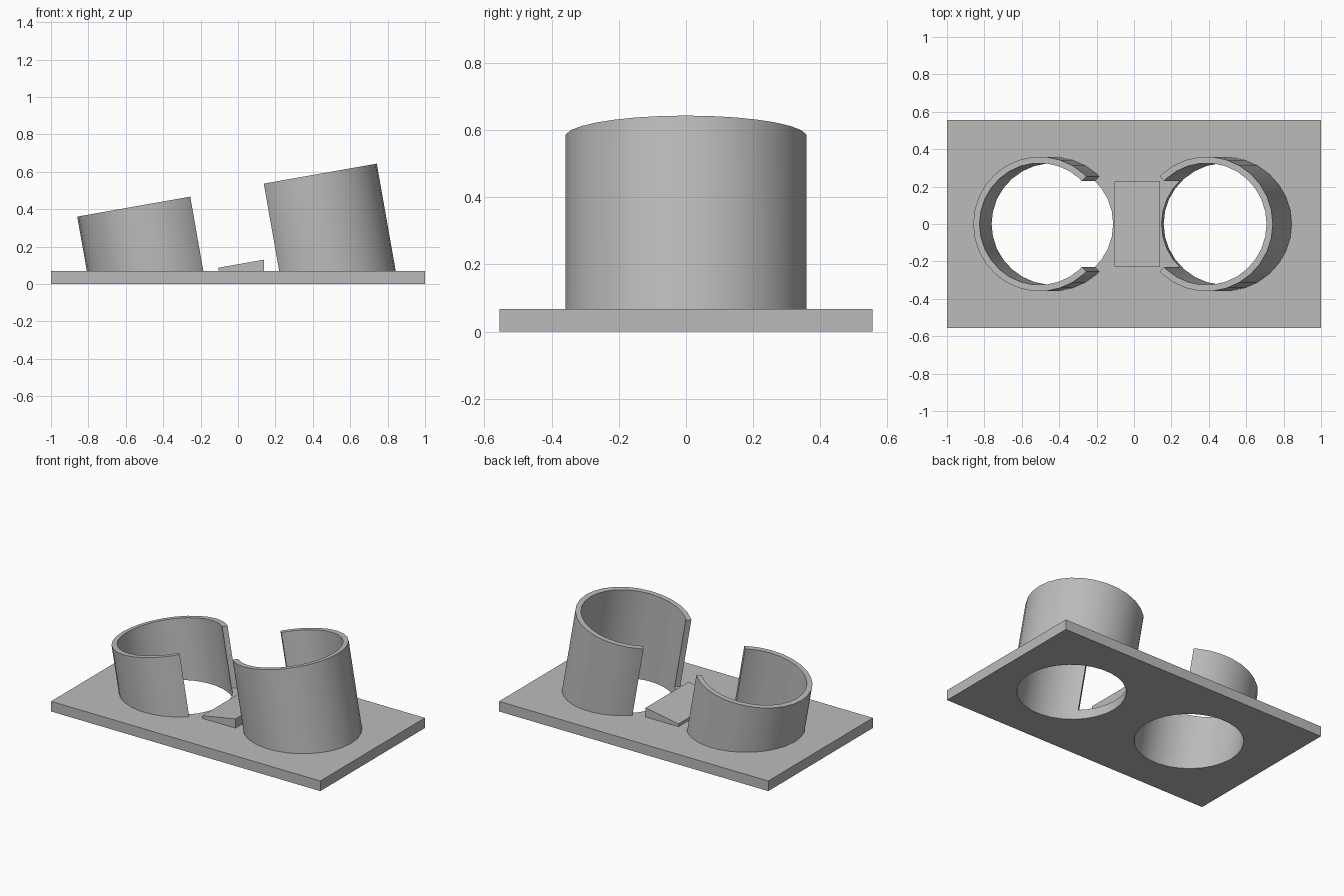
import bpy, bmesh
from math import radians, sin, cos, tan

cube = bpy.data.objects.get("Cube")
if cube:
    bpy.data.objects.remove(cube, do_unlink=True)

TILT = radians(10)
BASE_TOP = 0.068
OUTER, INNER = 0.36, 0.326
STEP = 12

grey = bpy.data.materials.new("plain grey")
grey.use_nodes = True
grey.diffuse_color = (0.5, 0.5, 0.5, 1)
grey.node_tree.nodes["Principled BSDF"].inputs["Base Color"].default_value = (0.5, 0.5, 0.5, 1)


def make_object(name, bm, smooth=False):
    bmesh.ops.recalc_face_normals(bm, faces=bm.faces)
    mesh = bpy.data.meshes.new(name)
    bm.to_mesh(mesh)
    bm.free()
    mesh.materials.append(grey)
    obj = bpy.data.objects.new(name, mesh)
    bpy.context.collection.objects.link(obj)
    bpy.ops.object.select_all(action='DESELECT')
    obj.select_set(True)
    bpy.context.view_layer.objects.active = obj
    if smooth:
        bpy.ops.object.shade_smooth_by_angle(angle=radians(30))
    return obj


def ring_point(cx, cz, radius, degrees, side):
    """Point on the tilted rim around (cx, cz); side flips the opening."""
    off = degrees % STEP - STEP / 2
    r = radius * cos(radians(STEP / 2)) / cos(radians(off))
    u = side * r * cos(radians(degrees))
    return cx + u * cos(TILT), r * sin(radians(degrees)), cz + u * sin(TILT)


def drop(p, z):
    """Slide a point along the tilted axis to height z."""
    return p[0] + (p[2] - z) * tan(TILT), p[1], z


def holder(name, cx, cz, side):
    """Tilted tube with a quarter left open, ending flat on the base."""
    bm = bmesh.new()
    angles = [45] + list(range(48, 313, STEP)) + [315]
    rows = []
    for a in angles:
        out = ring_point(cx, cz, OUTER, a, side)
        inn = ring_point(cx, cz, INNER, a, side)
        corners = (drop(out, BASE_TOP), out, inn, drop(inn, BASE_TOP))
        rows.append([bm.verts.new(p) for p in corners])
    for a, b in zip(rows, rows[1:]):
        for i in range(3):
            bm.faces.new((a[i], a[i + 1], b[i + 1], b[i]))
    bm.faces.new(rows[0])
    bm.faces.new(rows[-1])
    make_object(name, bm, smooth=True)


def hole_cutter(cx, cz, side):
    """Sheared cylinder following the inside of a holder."""
    bm = bmesh.new()
    pts = [ring_point(cx, cz, INNER, a, side) for a in range(0, 360, STEP)]
    low = [bm.verts.new(drop(p, -0.1)) for p in pts]
    high = [bm.verts.new(drop(p, 0.2)) for p in pts]
    bm.faces.new(low)
    bm.faces.new(high)
    for i in range(len(pts)):
        bm.faces.new((low[i - 1], low[i], high[i], high[i - 1]))
    obj = make_object("hole_cutter", bm)
    obj.hide_render = True
    return obj


def prism(name, profile, half_depth):
    """Extrude an x-z profile symmetrically along y."""
    bm = bmesh.new()
    face = bm.faces.new([bm.verts.new((x, -half_depth, z)) for x, z in profile])
    new = bmesh.ops.extrude_face_region(bm, geom=[face])["geom"]
    verts = [v for v in new if isinstance(v, bmesh.types.BMVert)]
    bmesh.ops.translate(bm, verts=verts, vec=(0, 2 * half_depth, 0))
    return make_object(name, bm)


# Rim centre x, rim centre z, and direction of the opening
holders = {
    "short_holder": (-0.505, 0.4225, 1),
    "tall_holder": (0.3875, 0.5805, -1),
}

# Base plate with the two tilted holes
base = prism("base_plate", [(-1, 0), (1, 0), (1, BASE_TOP), (-1, BASE_TOP)], 0.555)
for name, spec in holders.items():
    cutter = hole_cutter(*spec)
    mod = base.modifiers.new("hole", 'BOOLEAN')
    mod.operation = 'DIFFERENCE'
    mod.solver = 'EXACT'
    mod.object = cutter
    bpy.context.view_layer.objects.active = base
    bpy.ops.object.modifier_apply(modifier=mod.name)
    bpy.data.objects.remove(cutter, do_unlink=True)
    holder(name, *spec)
bpy.ops.object.select_all(action='DESELECT')
base.select_set(True)
bpy.context.view_layer.objects.active = base
bpy.ops.object.shade_smooth_by_angle(angle=radians(30))

# Sloped block between the holders
prism("wedge", [(-0.104, BASE_TOP), (0.14, BASE_TOP), (0.14, 0.13), (-0.104, 0.087)], 0.228)
